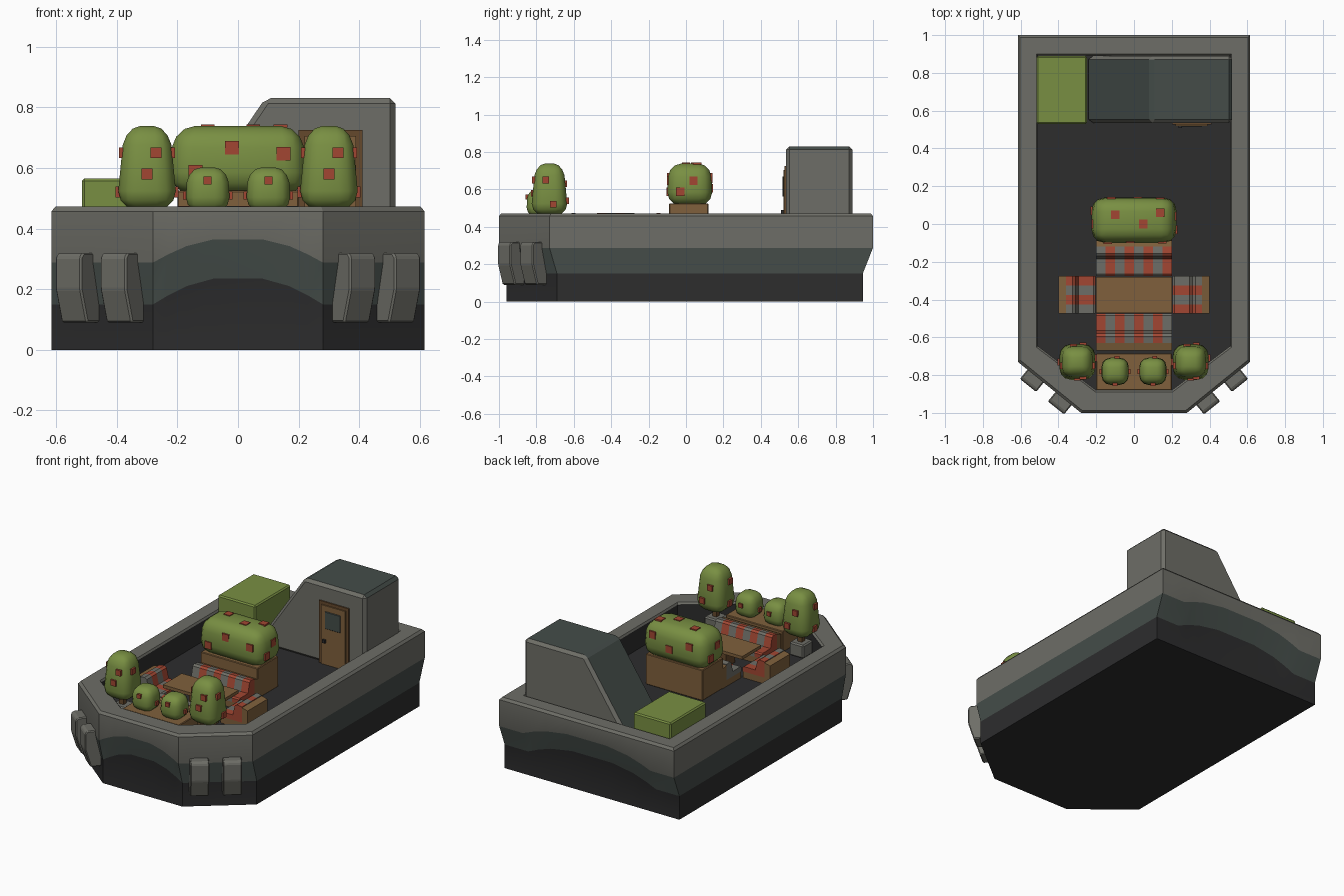
import bpy, bmesh, math
from mathutils import Matrix, Vector
from mathutils.bvhtree import BVHTree

if "Cube" in bpy.data.objects:
    bpy.data.objects.remove(bpy.data.objects["Cube"])


def mat(name, r, g, b):
    m = bpy.data.materials.new(name)
    m.diffuse_color = (r, g, b, 1)
    m.use_nodes = True
    m.node_tree.nodes["Principled BSDF"].inputs["Base Color"].default_value = m.diffuse_color
    return m


GREY = mat("hull grey", .155, .155, .135)
DARK = mat("dark slate", .058, .073, .066)
BLACK = mat("near black", .026, .026, .027)
GREEN = mat("leaf green", .19, .275, .055)
WOOD = mat("wood", .215, .118, .045)
WOOD2 = mat("dark wood", .13, .065, .025)
RED = mat("red", .36, .062, .032)
DECK = .33


def finish(name, bm, mats, smooth=None):
    bmesh.ops.recalc_face_normals(bm, faces=bm.faces)
    me = bpy.data.meshes.new(name)
    bm.to_mesh(me)
    bm.free()
    ob = bpy.data.objects.new(name, me)
    bpy.context.collection.objects.link(ob)
    for m in mats:
        me.materials.append(m)
    if smooth:
        bpy.ops.object.select_all(action='DESELECT')
        ob.select_set(True)
        bpy.context.view_layer.objects.active = ob
        bpy.ops.object.shade_smooth_by_angle(angle=math.radians(smooth))
    return ob


def box_bm(lo, hi, bevel=0, segs=1):
    bm = bmesh.new()
    lo, hi = Vector(lo), Vector(hi)
    bmesh.ops.create_cube(bm, size=1, matrix=Matrix.Translation((lo + hi) / 2) @ Matrix.Diagonal((*(hi - lo), 1)))
    if bevel:
        bmesh.ops.bevel(bm, geom=bm.edges[:], offset=bevel, segments=segs, profile=.5, affect='EDGES')
    return bm


def box(name, lo, hi, m, bevel=0):
    return finish(name, box_bm(lo, hi, bevel), [m])


def prism_bm(profile, length, matrix, bevel=0):
    """Profile in local YZ, extruded along local X."""
    bm = bmesh.new()
    ends = [[bm.verts.new((s * length / 2, y, z)) for y, z in profile] for s in (-1, 1)]
    n = len(profile)
    for e in ends:
        bm.faces.new(e)
    for i in range(n):
        j = (i + 1) % n
        bm.faces.new((ends[0][i], ends[0][j], ends[1][j], ends[1][i]))
    bmesh.ops.recalc_face_normals(bm, faces=bm.faces)
    if bevel:
        bmesh.ops.bevel(bm, geom=bm.edges[:], offset=bevel, segments=1, profile=.5, affect='EDGES')
    bm.transform(matrix)
    return bm


def place(x, y, angle):
    return Matrix.Translation((x, y, 0)) @ Matrix.Rotation(angle, 4, 'Z')


# Hull: rings of one plan outline, with the colour bands arched at bow and stern
rise = (0, .03, .06, .085)
front = list(zip((.28, .23, .17, .08), rise))
back = list(zip((.45, .38, .29, .14), rise))
cols = [(-x, -1, w) for x, w in front] + [(x, -1, w) for x, w in front[::-1]]
cols += [(.615, -.73, 0), (.615, 1, 0)]
cols += [(x, 1, w) for x, w in back] + [(-x, 1, w) for x, w in back[::-1]]
cols += [(-.615, 1, 0), (-.615, -.73, 0)]


def tucked(x, y):
    return x, y + (.04 if y < 0 else -.055)


def inner(x, y, grow=0):
    ix = x * (.2 / .28 if y == -1 else .51 / .615)
    iy = {-1: -.88, -.73: -.645, 1: .89}[y]
    return ix * (1 + grow), iy * (1 + grow)


rings = [
    [(*tucked(x, y), 0) for x, y, w in cols],
    [(*tucked(x, y), .15 + w) for x, y, w in cols],
    [(x, y, .288 + w * .9) for x, y, w in cols],
    [(x, y, .457) for x, y, w in cols],
    [(x * .98, y * .987, .472) for x, y, w in cols],
    [(*inner(x, y, .012), .472) for x, y, w in cols],
    [(*inner(x, y), .46) for x, y, w in cols],
    [(*inner(x, y), DECK) for x, y, w in cols],
]
bm = bmesh.new()
vr = [[bm.verts.new(p) for p in r] for r in rings]
n = len(cols)
for k, mi in enumerate((2, 1, 0, 0, 0, 0, 2)):
    for i in range(n):
        j = (i + 1) % n
        bm.faces.new((vr[k][i], vr[k][j], vr[k + 1][j], vr[k + 1][i])).material_index = mi
for r in (vr[0], vr[-1]):
    bm.faces.new(r).material_index = 2
finish("hull", bm, [GREY, DARK, BLACK], 25)

# Fenders on the angled bow corners
nrm, tan = Vector((.627, -.779)), Vector((.779, .627))
fender = [(-.06, .32), (.05, .32), (.063, .305), (.063, .2), (.03, .09), (-.06, .09)]
for side in (-1, 1):
    for off in (-.095, .095):
        p = Vector((.4475, -.865)) + tan * off
        ang = math.atan2(nrm.y, nrm.x * side) - math.pi / 2
        finish("fender", prism_bm(fender, .11, place(p.x * side, p.y, ang), .006), [GREY])

# Cabin with sloped side; roof and slope are dark
bm = prism_bm([(-.25, DECK), (.09, .83), (.52, .83), (.52, DECK)], .355, place(0, .7125, -math.pi / 2), .018)
bm.normal_update()
for f in bm.faces:
    f.material_index = int(f.normal.z > .5 and abs(f.normal.y) < .3)
finish("cabin", bm, [GREY, DARK])

# Cabin door
box("door_frame", (.2, .527, DECK), (.41, .54, .725), WOOD2)
box("door_panel", (.22, .52, DECK), (.39, .53, .705), WOOD)
box("door_window", (.25, .515, .56), (.36, .522, .67), DARK, .003)
box("door_handle", (.235, .508, .47), (.255, .522, .49), BLACK)

# Green locker beside the cabin
box("locker", (-.515, .53, DECK), (-.25, .89, .565), GREEN, .008)

# Dining table
box("table_top", (-.2, -.47, .44), (.2, -.28, .46), WOOD)
box("table_leg", (-.05, -.42, DECK), (.05, -.33, .44), WOOD2)

# Four benches with striped cushions around the table
cushion = [(.005, .37), (.005, .395), (.015, .402), (.095, .402), (.11, .465), (.125, .475), (.16, .47), (.16, .37)]
for name, x, y, ang, width in (("back", 0, -.28, 0, .4), ("front", 0, -.47, math.pi, .4),
                               ("right", .2, -.375, -math.pi / 2, .2), ("left", -.2, -.375, math.pi / 2, .2)):
    base = [(.01, DECK), (.01, .37), (.16, .37), (.16, .465), (.2, .455), (.2, DECK)]
    finish(name + "_bench", prism_bm(base, width, place(x, y, ang)), [WOOD])
    count = round(width / .05)
    for i in range(count):
        shift = Matrix.Translation((-width / 2 + .05 * (i + .5), 0, 0))
        finish(name + "_cushion_stripe", prism_bm(cushion, .05, place(x, y, ang) @ shift), [(GREY, RED)[i % 2]])

# Wooden planters
box("hedge_planter", (-.2, -.09, DECK), (.2, .12, .525), WOOD, .004)
box("bow_planter", (-.2, -.88, DECK), (.2, -.685, .465), WOOD, .004)


def bush(name, lo, hi, bevel, taper, spots, spot=.038, depth=.02):
    """Rounded block of leaves with red blossoms cast on to it along given directions."""
    bm = box_bm(lo, hi, bevel, 3)
    c = (Vector(lo) + Vector(hi)) / 2
    h = (hi[2] - lo[2]) / 2
    for v in bm.verts:
        t = (v.co.z - c.z) / h
        k = 1 - taper * max(t, 0)
        v.co.x, v.co.y = c.x + (v.co.x - c.x) * k, c.y + (v.co.y - c.y) * k
    tree = BVHTree.FromBMesh(bm)
    finish(name, bm, [GREEN], 40)
    for start, d in spots:
        d = Vector(d).normalized()
        hit, nor, _, _ = tree.ray_cast(c + Vector(start) + d, -d)
        if hit:
            b = box_bm((-spot / 2, -spot / 2, -depth / 2), (spot / 2, spot / 2, depth / 2))
            b.transform(Matrix.Translation(hit) @ d.to_track_quat('Z', 'Y').to_matrix().to_4x4())
            finish(name + "_blossom", b, [RED])


X, Y, Z = Vector((1, 0, 0)), Vector((0, 1, 0)), Vector((0, 0, 1))

# Long hedge
hedge = [((-.02, 0, .04), -Y), ((.15, 0, .02), -Y), ((-.14, 0, -.04), -Y),
         ((-.12, 0, .03), Y), ((.02, 0, -.02), Y), ((.14, 0, .04), Y),
         ((-.1, .03, 0), Z), ((.05, -.02, 0), Z), ((.14, .04, 0), Z),
         ((0, .02, .02), X), ((0, -.05, -.04), X), ((0, -.02, .02), -X), ((0, .05, -.04), -X)]
bush("hedge", (-.225, -.1, .515), (.225, .14, .738), .07, .08, hedge, .045, .01)

# Potted trees and small round bushes, mirrored left and right
tall = [((.025 * 0, 0, -.02), -Y), ((.03, 0, .05), -Y), ((0, .02, -.08), X), ((0, -.02, .05), X),
        ((0, 0, -.08), -X), ((0, -.02, .05), -X), ((-.02, 0, .03), Y), ((.03, 0, -.06), Y)]
small = [((0, 0, .03), -Y), ((0, 0, -.02), X), ((0, 0, -.02), -X), ((.01, 0, .01), Y)]
for s in (-1, 1):
    x = .3 * s
    bush("tree", (x - .095, -.825, .462), (x + .095, -.635, .738), .062, .28, tall, .036)
    box("tree_trunk", (x - .015, -.745, .4), (x + .015, -.715, .48), WOOD2)
    box("tree_pot", (x - .05, -.78, DECK), (x + .05, -.68, .415), GREY, .008)
    bush("round_bush", (.1 * s - .072, -.852, .455), (.1 * s + .072, -.708, .602), .048, .12, small, .026)
